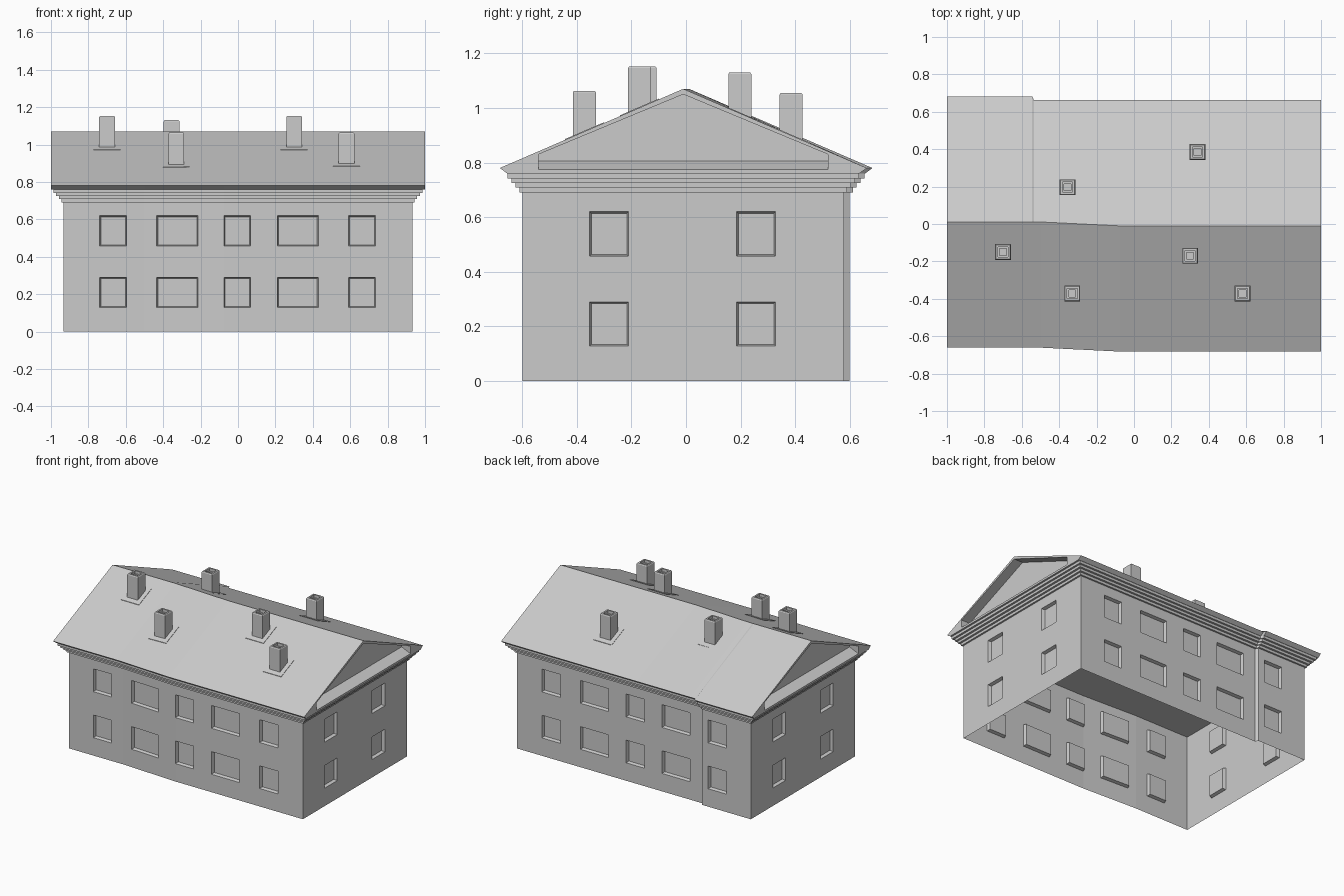
import bpy
import bmesh

cube = bpy.data.objects.get("Cube")
if cube:
    bpy.data.objects.remove(cube, do_unlink=True)

plaster = bpy.data.materials.new("light_grey_plaster")
plaster.use_nodes = True
GREY = (0.6, 0.6, 0.6, 1)
plaster.diffuse_color = GREY
plaster.node_tree.nodes["Principled BSDF"].inputs["Base Color"].default_value = GREY

CENTRE_Y = -0.01
WALL_X, WALL_Y, WALL_TOP = 0.932, 0.588, 0.69
SHIFT = 0.021                      # sideways offset of the kinked end
KINKS = [-0.545, -0.535, -0.5]
FRONT_WINDOWS = [(-0.74, -0.595), (-0.435, -0.215), (-0.075, 0.068),
                 (0.21, 0.43), (0.59, 0.735)]
SIDE_WINDOWS = [(-0.343, -0.2), (0.195, 0.338)]
FLOORS = [(0.128, 0.29), (0.457, 0.62)]


def shift(x, y):
    """Front kinks gradually, back steps abruptly."""
    start, end = (-0.545, -0.535) if y > 0.01 else (-0.5, -0.075)
    return SHIFT * min(1, max(0, (end - x) / (end - start)))


def warp(x, y, z):
    return (x, y + shift(x, y) + CENTRE_Y, z)


def roof_height(x, y):
    return 1.07 - 0.4315 * abs(y - CENTRE_Y - shift(x, y - CENTRE_Y))


def loft(bm, rings, cap_start=False, cap_end=False):
    """Join equal closed rings of points with quads."""
    rows = [[bm.verts.new(p) for p in ring] for ring in rings]
    for a, b in zip(rows, rows[1:]):
        for i in range(len(a)):
            j = (i + 1) % len(a)
            bm.faces.new((a[i], a[j], b[j], b[i]))
    if cap_start:
        bm.faces.new(rows[0][::-1])
    if cap_end:
        bm.faces.new(rows[-1])


def finish(bm, name, fix_normals=True):
    if fix_normals:
        bmesh.ops.recalc_face_normals(bm, faces=bm.faces)
    mesh = bpy.data.meshes.new(name)
    bm.to_mesh(mesh)
    bm.free()
    mesh.materials.append(plaster)
    obj = bpy.data.objects.new(name, mesh)
    bpy.context.collection.objects.link(obj)
    return obj


def plan_ring(z, grow=0.0):
    """Building outline, with a point at every window edge and kink."""
    xs = sorted(KINKS + [e for w in FRONT_WINDOWS for e in w])
    ys = [e for w in SIDE_WINDOWS for e in w]
    hx, hy = WALL_X + grow, WALL_Y + grow
    xs = [-hx] + xs + [hx]
    pts = [(x, -hy) for x in xs] + [(hx, y) for y in ys]
    pts += [(x, hy) for x in reversed(xs)] + [(-hx, y) for y in reversed(ys)]
    return [warp(x, y, z) for x, y in pts]


def inside(value, spans):
    return any(a < value < b for a, b in spans)


# Walls: open-bottomed shell with recessed windows
bm = bmesh.new()
levels = [0] + [e for f in FLOORS for e in f] + [WALL_TOP]
loft(bm, [plan_ring(z) for z in levels], cap_end=True)
bm.normal_update()
windows = []
for face in bm.faces:
    c, n = face.calc_center_median(), face.normal
    if not inside(c.z, FLOORS):
        continue
    if abs(n.y) > 0.9 and inside(c.x, FRONT_WINDOWS):
        windows.append(face)
    elif abs(n.x) > 0.9 and len(face.verts) == 4:
        if abs(abs(c.x) - WALL_X) < 0.01 and inside(c.y - CENTRE_Y - shift(c.x, 0), SIDE_WINDOWS):
            windows.append(face)
bmesh.ops.inset_individual(bm, faces=windows, thickness=0.009, depth=-0.022)
finish(bm, "walls", fix_normals=False)

# Cornice: four growing steps
bm = bmesh.new()
steps = [(0.012, 0.69), (0.026, 0.708), (0.041, 0.725), (0.055, 0.742)]
tops = [z for _, z in steps[1:]] + [0.761]
rings = [plan_ring(WALL_TOP)]
for (grow, low), high in zip(steps, tops):
    rings += [plan_ring(low, grow), plan_ring(high, grow)]
loft(bm, rings, cap_end=True)
finish(bm, "cornice")

# Roof: gabled profile with a sunken pediment at both ends
outer = [(-0.645, 0.76), (0.645, 0.76), (0.672, 0.78), (0, 1.07), (-0.672, 0.78)]
mouth = [(-0.53, 0.775), (0.53, 0.775), (0.53, 0.83), (0, 1.05), (-0.53, 0.83)]
sunk = [(y, max(z, 0.805)) for y, z in mouth]


def slice_at(x, profile):
    return [warp(x, y, z) for y, z in profile]


bm = bmesh.new()
rings = [slice_at(-0.93, sunk), slice_at(-1, mouth)]
rings += [slice_at(x, outer) for x in [-1] + KINKS + [-0.075, 1]]
rings += [slice_at(1, mouth), slice_at(0.93, sunk)]
loft(bm, rings, cap_start=True, cap_end=True)
finish(bm, "roof")


def square(x, y, half, height):
    """Square ring; height is a number or a function of x and y."""
    corners = [(x + sx * half, y + sy * half)
               for sx, sy in ((-1, -1), (1, -1), (1, 1), (-1, 1))]
    return [(a, b, height(a, b) if callable(height) else height) for a, b in corners]


# Chimneys with a stepped flue, each on a thin flashing plate
chimneys = [(-0.7, -0.15, 1.152), (0.3, -0.17, 1.152), (-0.33, -0.372, 1.063),
            (0.58, -0.372, 1.063), (-0.355, 0.197, 1.13), (0.34, 0.385, 1.055)]
for number, (x, y, top) in enumerate(chimneys, 1):
    bm = bmesh.new()
    loft(bm, [square(x, y, 0.042, roof_height(x, y) - 0.05),
              square(x, y, 0.042, top - 0.006),
              square(x, y, 0.038, top),
              square(x, y, 0.027, top),
              square(x, y, 0.027, top - 0.02),
              square(x, y, 0.018, top - 0.02),
              square(x, y, 0.018, top - 0.06)], cap_start=True, cap_end=True)
    finish(bm, f"chimney_{number}")

    bm = bmesh.new()
    loft(bm, [square(x, y, 0.072, lambda a, b: roof_height(a, b) - 0.003),
              square(x, y, 0.072, lambda a, b: roof_height(a, b) + 0.003)],
         cap_start=True, cap_end=True)
    finish(bm, f"chimney_flashing_{number}")
